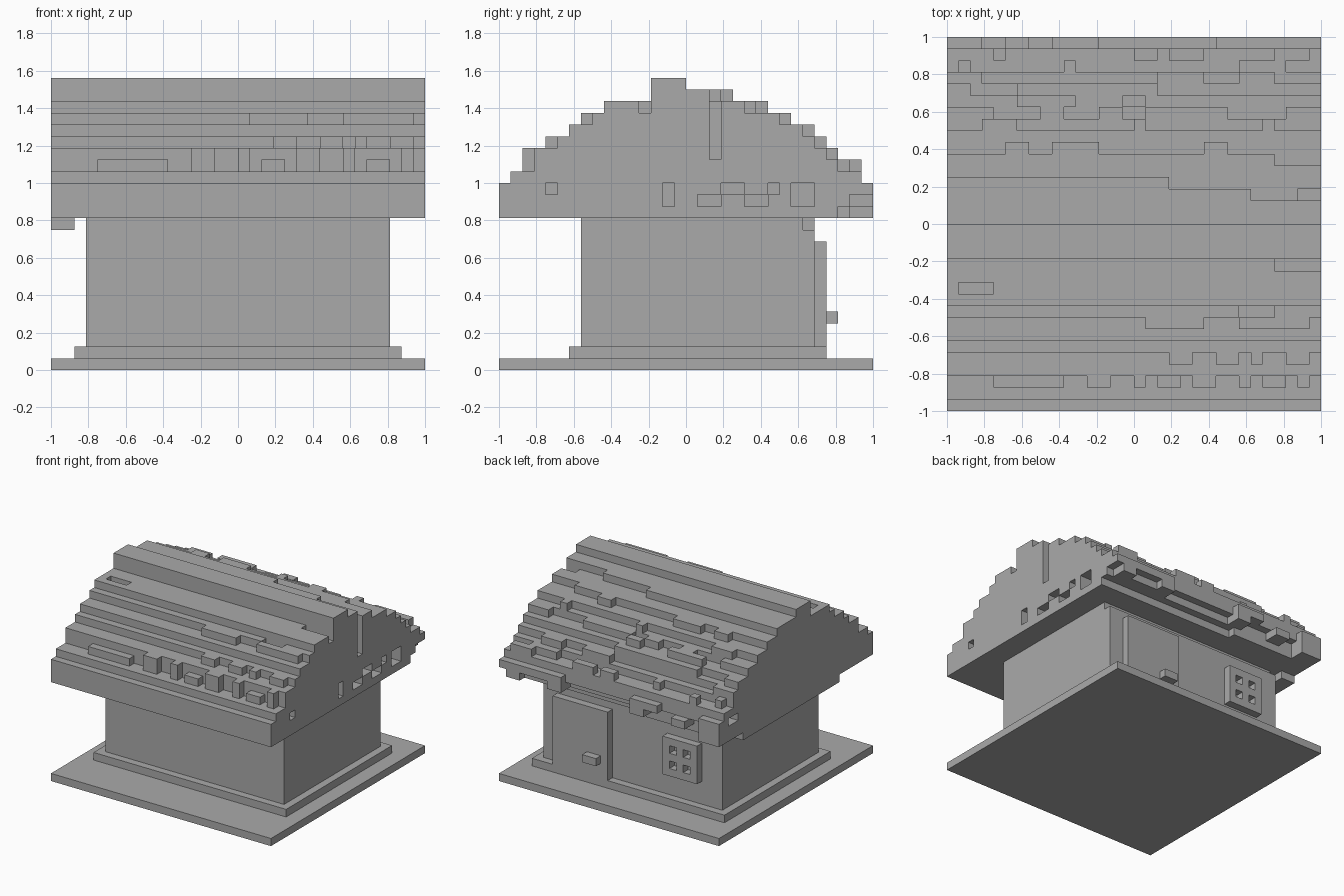
import bpy
import bmesh
import random
from mathutils import Vector

U = 1 / 16  # edge of one block
random.seed(4)

if "Cube" in bpy.data.objects:
    bpy.data.objects.remove(bpy.data.objects["Cube"], do_unlink=True)

grey = bpy.data.materials.new("stone_grey")
grey.use_nodes = True
GREY = (0.4, 0.4, 0.4, 1)
grey.diffuse_color = GREY
grey.node_tree.nodes["Principled BSDF"].inputs["Base Color"].default_value = GREY


def block(x, y, z):
    """Set of grid cells inside a box given as three ranges."""
    return {(i, j, k) for i in range(*x) for j in range(*y) for k in range(*z)}


def build(name, cells):
    """Skin the cells with their exposed faces and merge flat areas."""
    bm = bmesh.new()
    corners = {}

    def vert(p):
        key = tuple(round(c) for c in p)
        if key not in corners:
            corners[key] = bm.verts.new(Vector(key) * U)
        return corners[key]

    for cell in sorted(cells):
        for axis in range(3):
            for side in (0, 1):
                n = [0, 0, 0]
                n[axis] = 2 * side - 1
                if tuple(c + d for c, d in zip(cell, n)) in cells:
                    continue
                a, b = Vector((0, 0, 0)), Vector((0, 0, 0))
                a[(axis + 1) % 3] = 1
                b[(axis + 2) % 3] = 1
                o = Vector(cell)
                o[axis] += side
                loop = [o, o + a, o + a + b, o + b]
                if not side:
                    loop.reverse()
                bm.faces.new([vert(p) for p in loop])
    bmesh.ops.dissolve_limit(bm, angle_limit=0.01, verts=bm.verts, edges=bm.edges)
    bmesh.ops.triangulate(bm, faces=[f for f in bm.faces if len(f.verts) > 4])
    mesh = bpy.data.meshes.new(name)
    bm.to_mesh(mesh)
    bm.free()
    mesh.materials.append(grey)
    obj = bpy.data.objects.new(name, mesh)
    bpy.context.collection.objects.link(obj)
    return obj


# Ground slab, step and walls
build("ground_slab", block((-16, 16), (-16, 16), (0, 1)))
build("foundation_step", block((-14, 14), (-10, 12), (1, 2)))
build("walls", block((-13, 13), (-9, 11), (2, 12)) | block((-13, 13), (-9, 10), (12, 13)))
build("side_beam", block((-16, -14), (-9, 11), (12, 13)))

# Door, handle and four-pane window on the back wall
build("door", block((3, 11), (11, 12), (2, 11)))
build("door_handle", block((4, 6), (12, 13), (4, 5)))
window = block((-10, -5), (11, 12), (5, 10))
for x in (-9, -7):
    for z in (6, 8):
        window -= block((x, x + 1), (11, 12), (z, z + 1))
build("window_frame", window)

# Roof: one top height per row, from front eave to back eave
EAVE = 13
rows = [16, 17, 17, 19, 19, 20, 21, 21, 22, 23, 23, 23, 23, 25, 25, 25,
        24, 24, 24, 24, 23, 23, 22, 22, 21, 20, 20, 19, 18, 17, 17, 16]
height = {(x, j - 16): h for j, h in enumerate(rows) for x in range(-16, 16)}


def course(y, h, *spans):
    for x0, x1 in spans:
        for x in range(x0, x1):
            height[x, y] = h


# Uneven courses on the front slope
course(-4, 22, (12, 16))
course(-6, 22, (-15, -12))
course(-8, 21, (9, 12))
course(-9, 22, (1, 6), (9, 15))
course(-12, 20, (3, 5), (7, 9), (10, 11), (13, 15))
course(-14, 18, (-12, -6), (2, 4), (11, 13))
course(-14, 19, (-4, -2), (0, 1), (5, 7), (9, 10), (14, 15))

# Uneven courses on the back slope
course(2, 23, (10, 16))
course(3, 23, (3, 16))
course(5, 22, (12, 16))
course(6, 23, (-11, -9), (-7, -3), (6, 8))
course(8, 22, (-13, -10), (0, 1), (11, 12))
course(9, 21, (-16, -12), (-8, -6), (-3, -1), (1, 8), (13, 16))
course(10, 21, (-10, -5), (-1, 1))
course(11, 20, (-16, -14), (-10, 2))
course(12, 19, (-16, -13), (2, 6), (9, 12))
for y in (13, 14):
    for x in range(-15, 15, 3):
        if random.random() < 0.4:
            course(y, 18, (x, x + random.choice((1, 2, 3))))

roof = set()
for (x, y), h in height.items():
    roof |= block((x, x + 1), (y, y + 1), (EAVE, h))

# Crumbling underside of the back eave
roof -= block((-13, 16), (14, 16), (EAVE, 15))
roof -= block((-4, 16), (13, 14), (EAVE, 14))
for x in range(-13, 15, 2):
    gap = random.random()
    if gap < 0.4:
        roof -= block((x, x + 2), (15, 16), (15, 16))
    elif gap < 0.75:
        roof |= block((x, x + 2), (14, 15), (14, 15))
    if random.random() < 0.25:
        roof |= block((x, x + 2), (14, 16), (14, 15))

# Missing blocks in the gable ends
for y, z in (((-2, -1), (14, 16)), ((1, 3), (14, 15)), ((3, 5), (15, 16)),
             ((5, 7), (14, 15)), ((7, 8), (15, 16)), ((9, 11), (14, 16)),
             ((2, 3), (18, 23)), ((-12, -11), (15, 16))):
    roof -= block((14, 16), y, z)
roof -= block((-16, -14), (12, 14), (15, 16))
build("roof", roof)
